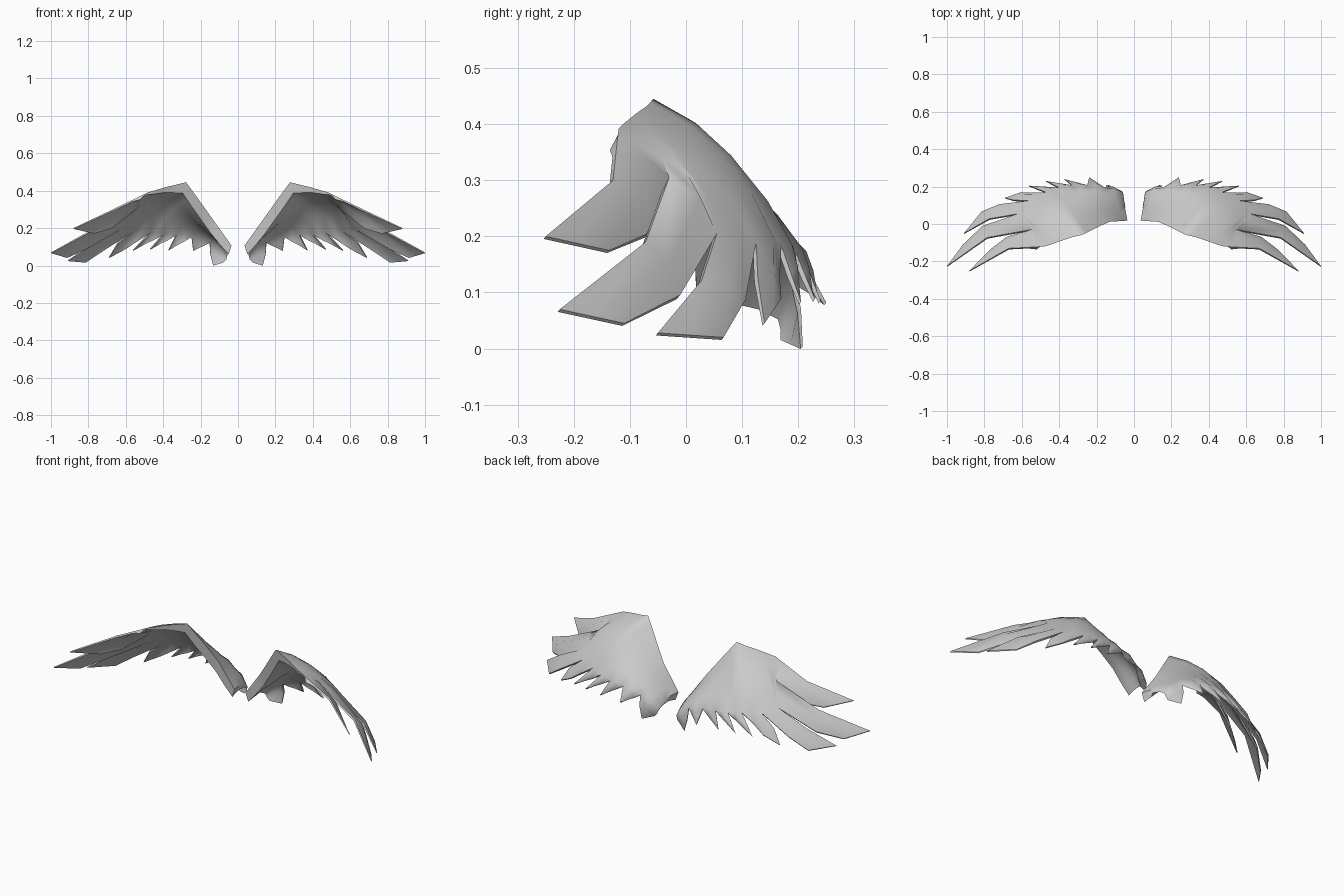
import bpy, bmesh, math
from mathutils import Vector as V

if "Cube" in bpy.data.objects:
    bpy.data.objects.remove(bpy.data.objects["Cube"])

# Lines between feathers: point on the leading edge, notch, leading-edge depth
lines = [
    ((.48, -.12, .392), (.57, -.125, .348), .012),
    ((.45, -.112, .40), (.55, -.03, .305), .02),
    ((.39, -.09, .418), (.62, .055, .205), .03),
    ((.33, -.07, .432), (.56, .125, .19), .045),
    ((.278, -.058, .445), (.47, .17, .183), .06),
    ((.23, -.035, .38), (.40, .195, .173), .065),
    ((.18, -.01, .31), (.33, .207, .17), .065),
    ((.13, .012, .24), (.25, .208, .16), .065),
    ((.08, .015, .17), (.152, .192, .13), .06),
    ((.035, .018, .107), (.06, .17, .06), .05),
]
# Feathers: tip, short corner, leading-side bend, trailing-side bend
feathers = [
    ((.88, -.25, .20), (.77, -.137, .175), (.67, -.13, .30), (.68, -.068, .205)),
    ((1.0, -.225, .07), (.915, -.11, .045), (.785, -.072, .19), (.81, -.01, .096)),
    ((.91, -.05, .028), (.815, .067, .02), (.775, .028, .122), (.72, .106, .087)),
    ((.69, .14, .045), (.605, .17, .09), (.643, .128, .125), (.555, .167, .127)),
    ((.562, .205, .083), None, None, None),
    ((.472, .23, .088), None, None, None),
    ((.372, .24, .085), None, None, None),
    ((.24, .25, .082), None, None, None),
    ((.134, .208, .004), (.08, .172, .02), (.15, .205, .07), (.065, .175, .04)),
]
OUT = V((.2, .6, .75)).normalized()      # outer side of the wing
LEAD = V((.3, .05, -.95)).normalized()   # direction of the leading-edge wall


def line_points(i):
    a, b = V(lines[i][0]), V(lines[i][1])
    h = 0 if i == 0 else .1 * (b - a).length
    return [a.lerp(b, t) + OUT * h * 4 * t * (1 - t) for t in (0, .25, .5, .75, 1)]


bm = bmesh.new()
depth = bm.verts.layers.float_vector.new("depth")

# Outer surface: one strip per feather, welded together above the notches
for i, (tip, corner, bend_l, bend_r) in enumerate(feathers):
    left, right = line_points(i), line_points(i + 1)
    tip = V(tip)
    corner = V(corner) if corner else right[-1].lerp(tip, .62)
    bend_l = V(bend_l) if bend_l else left[-1].lerp(tip, .5)
    bend_r = V(bend_r) if bend_r else right[-1].lerp(tip, .32)
    left += [bend_l, tip]
    right += [bend_r, corner]
    wall = (lines[i][2], (lines[i][2] + lines[i + 1][2]) / 2, lines[i + 1][2])
    rows = []
    for k, (l, r) in enumerate(zip(left, right)):
        bulge = (0, 0, .03, .08, .14, .16, 0)[k] * (r - l).length
        row = [bm.verts.new(p) for p in (l, (l + r) / 2 + OUT * bulge, r)]
        for j, v in enumerate(row):
            if k < 2:
                v[depth] = LEAD * wall[j] * (1, .75)[k]
            else:
                v[depth] = -OUT * (.022, .015, .01, .01, .006)[k - 2]
        rows.append(row)
    for a, b in zip(rows, rows[1:]):
        for j in (0, 1):
            bm.faces.new((a[j], b[j], b[j + 1], a[j + 1]))
bmesh.ops.remove_doubles(bm, verts=bm.verts, dist=.0005)

# Inner surface and edge walls: deep at the leading edge, thin at the feathers
ret = bmesh.ops.extrude_face_region(bm, geom=bm.faces[:], use_keep_orig=True)
for v in ret["geom"]:
    if isinstance(v, bmesh.types.BMVert):
        v.co += v[depth]
bmesh.ops.recalc_face_normals(bm, faces=bm.faces)

me = bpy.data.meshes.new("feathered_wings")
bm.to_mesh(me)
bm.free()
wings = bpy.data.objects.new("feathered_wings", me)
bpy.context.collection.objects.link(wings)
bpy.context.view_layer.objects.active = wings
wings.select_set(True)
bpy.ops.object.shade_smooth_by_angle(angle=math.radians(50))

# Second wing
m = wings.modifiers.new("both_sides", 'MIRROR')
m.use_mirror_merge = False
